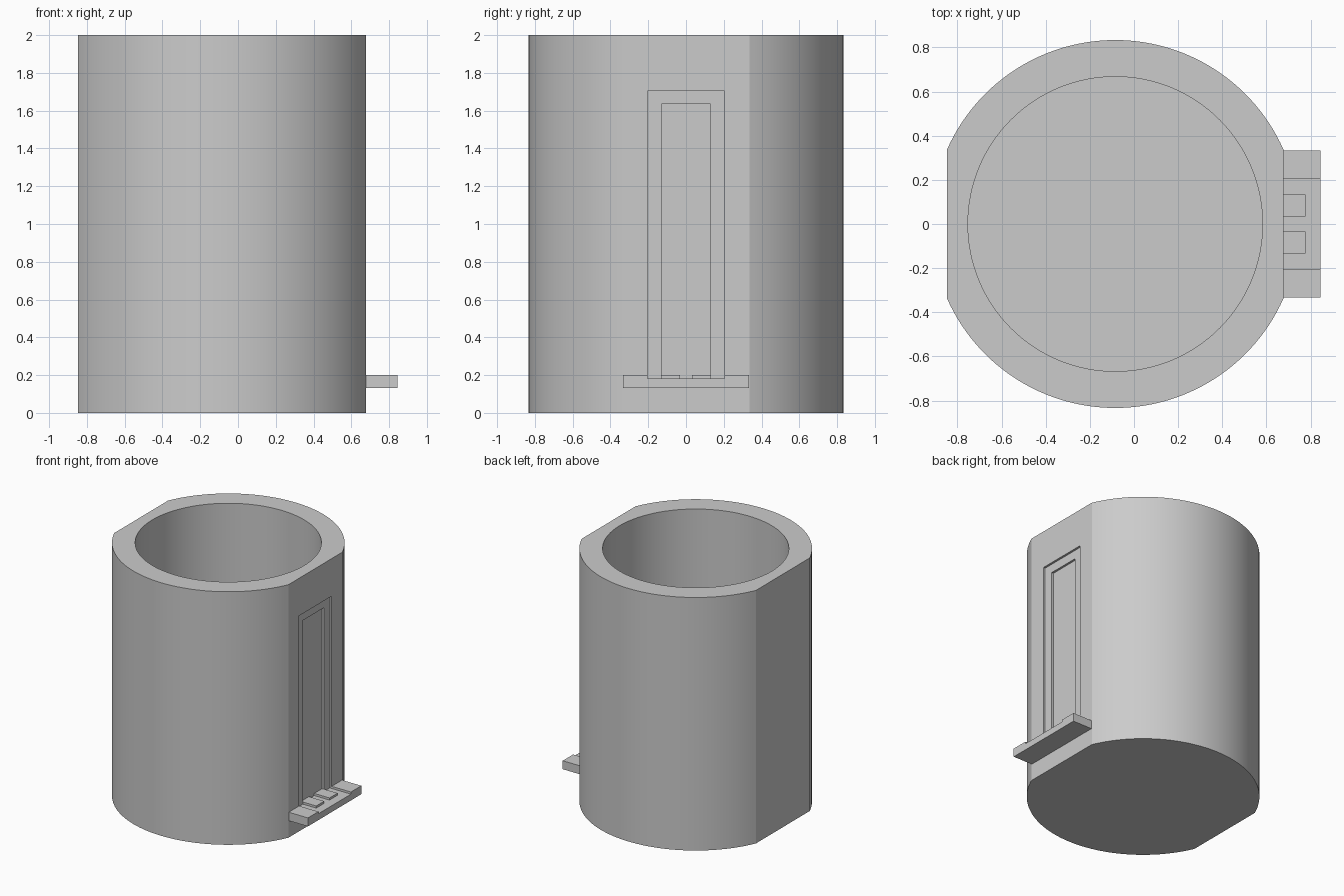
import bpy, bmesh, math

if "Cube" in bpy.data.objects:
    bpy.data.objects.remove(bpy.data.objects["Cube"], do_unlink=True)

CX = -0.085             # axis of the round body
R_OUT, R_IN = 0.833, 0.667
HALF = 0.762            # distance from axis to each flat side
FACE = CX + HALF        # plane of the door side
SILL = 0.183            # bottom of the door and tray recess
STEP = 0.0167           # depth of each door recess

grey = bpy.data.materials.new("plain_grey")
grey.use_nodes = True
COLOR = (0.6, 0.6, 0.6, 1)
grey.diffuse_color = COLOR
grey.node_tree.nodes["Principled BSDF"].inputs["Base Color"].default_value = COLOR


def prism(name, outline, z0, z1):
    """Extrude a counter-clockwise xy outline from z0 to z1."""
    bm = bmesh.new()
    base = bm.faces.new([bm.verts.new((x, y, z0)) for x, y in outline])
    top = bmesh.ops.extrude_face_region(bm, geom=[base])["geom"]
    verts = [v for v in top if isinstance(v, bmesh.types.BMVert)]
    bmesh.ops.translate(bm, vec=(0, 0, z1 - z0), verts=verts)
    bmesh.ops.recalc_face_normals(bm, faces=bm.faces)
    mesh = bpy.data.meshes.new(name)
    bm.to_mesh(mesh)
    bm.free()
    obj = bpy.data.objects.new(name, mesh)
    bpy.context.collection.objects.link(obj)
    mesh.materials.append(grey)
    return obj


def box(name, x0, x1, y0, y1, z0, z1):
    return prism(name, [(x0, y0), (x1, y0), (x1, y1), (x0, y1)], z0, z1)


def arc(radius, start, end, count):
    steps = [start + (end - start) * i / count for i in range(count + 1)]
    return [(CX + radius * math.cos(a), radius * math.sin(a)) for a in steps]


def cut(target, cutter):
    mod = target.modifiers.new(cutter.name, "BOOLEAN")
    mod.operation = "DIFFERENCE"
    mod.solver = "EXACT"
    mod.object = cutter
    bpy.context.view_layer.objects.active = target
    bpy.ops.object.modifier_apply(modifier=mod.name)
    bpy.data.objects.remove(cutter, do_unlink=True)


# Round body with two flat sides
corner = math.acos(HALF / R_OUT)
outline = (arc(R_OUT, corner, math.pi - corner, 56)
           + arc(R_OUT, math.pi + corner, 2 * math.pi - corner, 56))
body = prism("container_body", outline, 0, 2)

# Open cavity
cut(body, prism("cavity_cutter", arc(R_IN, 0, 2 * math.pi, 128)[:-1], 0.167, 2.2))

# Stepped door recess
cut(body, box("door_frame_cutter", FACE - STEP, FACE + 0.1, -0.203, 0.203, SILL, 1.703))
cut(body, box("door_panel_cutter", FACE - 2 * STEP, FACE + 0.1, -0.13, 0.13, SILL, 1.635))

bpy.ops.object.select_all(action="DESELECT")
body.select_set(True)
bpy.context.view_layer.objects.active = body
bpy.ops.object.shade_smooth_by_angle(angle=math.radians(20))

# Tray with a shallow channel open at the front
tray = box("tray", FACE, 0.845, -0.333, 0.333, 0.133, 0.2)
cut(tray, box("tray_channel_cutter", FACE - 0.1, 1, -0.203, 0.203, SILL, 0.4))

# Two small raised pads in the channel
for side, y in (("right", -0.083), ("left", 0.083)):
    box(side + "_pad", FACE - 2 * STEP, FACE + 0.1, y - 0.05, y + 0.05, SILL - 0.01, 0.2)
